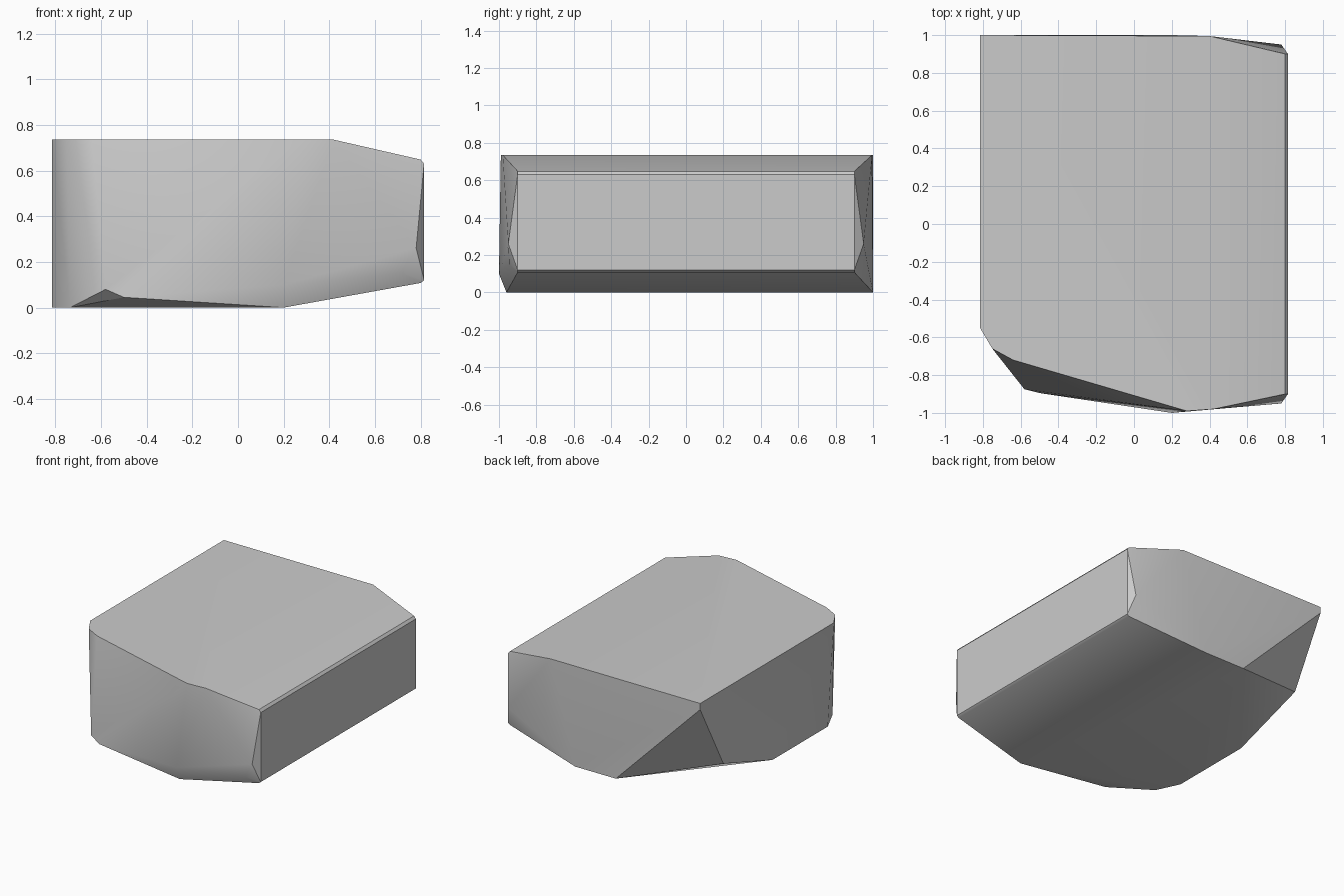
import bpy
import bmesh
import math

# Remove only the default cube
default_cube = bpy.data.objects.get("Cube")
if default_cube:
    bpy.data.objects.remove(default_cube, do_unlink=True)


def flat_material(name, colour):
    material = bpy.data.materials.new(name)
    material.use_nodes = True
    material.diffuse_color = colour
    material.node_tree.nodes["Principled BSDF"].inputs["Base Color"].default_value = colour
    return material


def hull_object(name, points, material):
    """Wrap a convex block around the corner points and clean its flat sides."""
    bm = bmesh.new()
    for point in points:
        bm.verts.new(point)
    result = bmesh.ops.convex_hull(bm, input=bm.verts)
    loose = set(result["geom_interior"]) | set(result["geom_unused"])
    bmesh.ops.delete(bm, geom=[g for g in loose if isinstance(g, bmesh.types.BMVert)],
                     context="VERTS")
    bmesh.ops.dissolve_limit(bm, angle_limit=math.radians(0.3),
                             verts=bm.verts, edges=bm.edges)
    bmesh.ops.recalc_face_normals(bm, faces=bm.faces)
    mesh = bpy.data.meshes.new(name)
    bm.to_mesh(mesh)
    bm.free()
    mesh.materials.append(material)
    block = bpy.data.objects.new(name, mesh)
    bpy.context.collection.objects.link(block)
    bpy.ops.object.select_all(action="DESELECT")
    block.select_set(True)
    bpy.context.view_layer.objects.active = block
    bpy.ops.object.shade_smooth_by_angle(angle=math.radians(30))
    return block


TOP = 0.735

# Top outline, from the back left corner round to the right shoulder
top_outline = [(-0.815, 1), (-0.815, -0.55), (-0.75, -0.66), (-0.64, -0.72),
               (0.28, -0.99), (0.42, -0.98), (0.4, 0.995)]

# Base outline
base_outline = [(-0.13, 1), (-0.815, 0.16), (-0.815, -0.48), (-0.735, -0.65),
                (0.2, -0.96), (0.2, 1)]

# Worn corners between the base and the top
worn_corners = [(-0.815, 1, 0.69), (-0.815, 0.73, 0.19),
                (-0.58, -0.875, 0.08), (-0.5, -0.895, 0.045),
                (0.2, -1, 0.1), (0.72, -0.945, 0.15)]

# Bevelled end wall, the same at the front and the back
end_profile = [(0.8, 0.9, 0.648), (0.815, 0.9, 0.63), (0.78, 0.95, 0.26),
               (0.815, 0.9, 0.12), (0.8, 0.9, 0.108)]
end_wall = [(x, side * y, z) for side in (-1, 1) for x, y, z in end_profile]

corners = ([(x, y, TOP) for x, y in top_outline]
           + [(x, y, 0) for x, y in base_outline]
           + worn_corners + end_wall)

stone_grey = flat_material("stone_grey", (0.6, 0.6, 0.6, 1))
hull_object("stone_block", corners, stone_grey)
